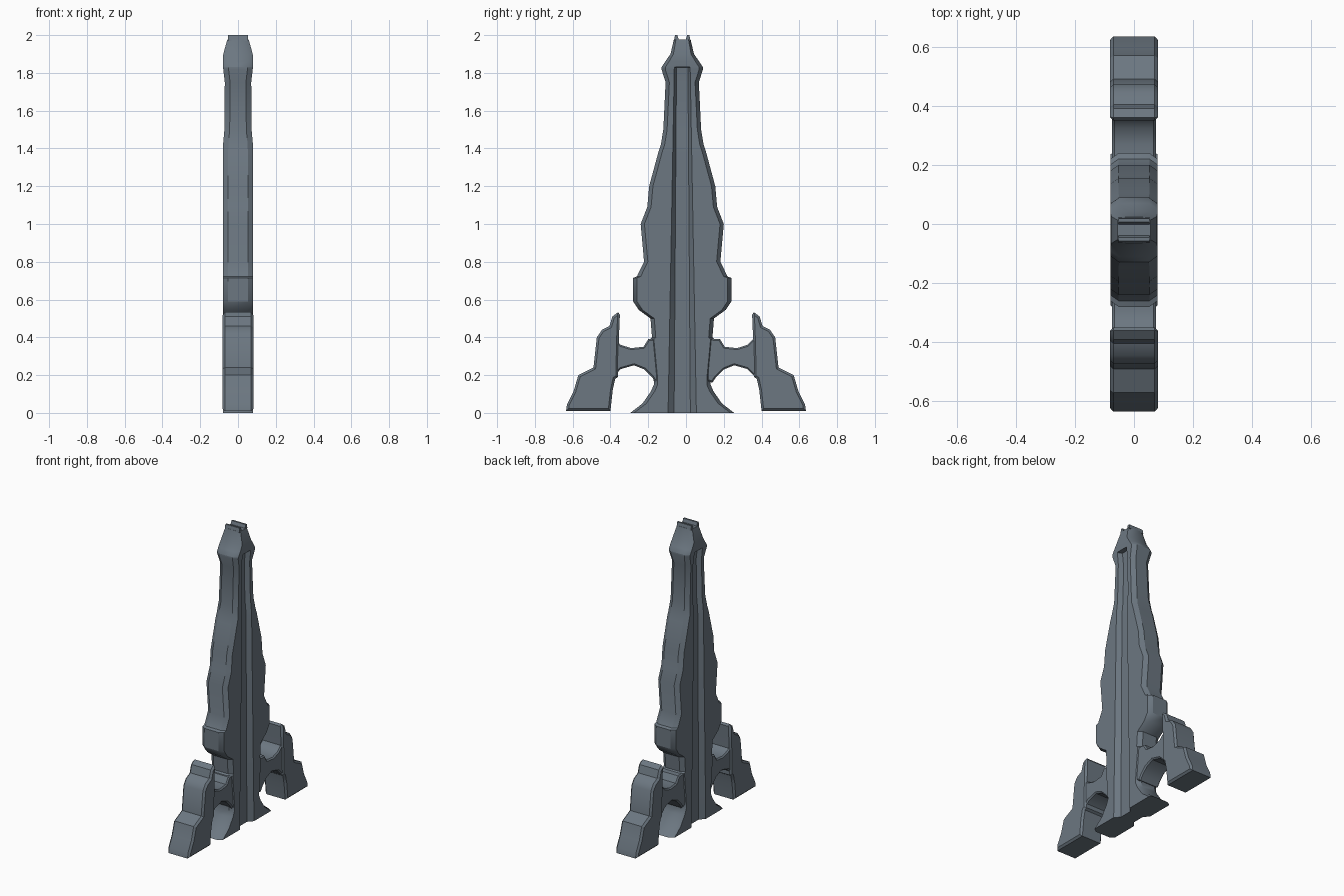
import bpy, bmesh, math

if "Cube" in bpy.data.objects:
    bpy.data.objects.remove(bpy.data.objects["Cube"])

stone = bpy.data.materials.new("slate_grey")
stone.diffuse_color = (0.15, 0.185, 0.22, 1)
stone.use_nodes = True
stone.node_tree.nodes["Principled BSDF"].inputs["Base Color"].default_value = stone.diffuse_color
CY = -0.02  # the tower sits slightly off the middle


def finish(bm, name):
    bmesh.ops.recalc_face_normals(bm, faces=bm.faces[:])
    me = bpy.data.meshes.new(name)
    bm.to_mesh(me)
    bm.free()
    me.materials.append(stone)
    ob = bpy.data.objects.new(name, me)
    bpy.context.collection.objects.link(ob)
    bpy.ops.object.select_all(action='DESELECT')
    ob.select_set(True)
    bpy.context.view_layer.objects.active = ob
    bpy.ops.object.shade_smooth_by_angle(angle=math.radians(32))
    return ob


def slab(name, profile, half, side, offset=0.0, bevel=0.0):
    """Extrude a (y, z) profile along x, flipped to either side."""
    bm = bmesh.new()
    a = [bm.verts.new((-half, side * y + offset, z)) for y, z in profile]
    b = [bm.verts.new((half, v.co.y, v.co.z)) for v in a]
    caps = [bm.faces.new(a), bm.faces.new(b[::-1])]
    n = len(a)
    for i in range(n):
        j = (i + 1) % n
        bm.faces.new((a[i], b[i], b[j], a[j]))
    if bevel:
        edges = list({e for f in caps for e in f.edges})
        bmesh.ops.recalc_face_normals(bm, faces=bm.faces[:])
        bmesh.ops.bevel(bm, geom=edges, offset=bevel, segments=1,
                        affect='EDGES', clamp_overlap=True)
    return finish(bm, name)


# Tower: rings of (z, half depth in y, half thickness in x)
levels = [
    (0.0, .275, .08), (.05, .21, .08), (.115, .165, .08), (.15, .15, .08),
    (.20, .152, .08), (.39, .17, .08), (.40, .16, .08), (.50, .168, .08),
    (.545, .23, .08), (.59, .26, .08), (.715, .26, .08), (.722, .24, .08),
    (.80, .202, .08), (1.0, .22, .08), (1.09, .185, .08), (1.2, .175, .08),
    (1.385, .125, .08), (1.42, .113, .079), (1.5, .10, .072),
    (1.75, .088, .070), (1.82, .110, .078), (1.829, .109, .079),
    (1.831, .109, .079), (1.86, .09, .08), (1.90, .062, .078),
    (1.978, .044, .056)]
bm = bmesh.new()
rings = []
for z, yh, xh in levels:
    # recessed channel runs up both broad faces and stops under the head
    depth = .03 if z < 1.83 else 0
    go = min(.075 - .018 * z, .62 * yh)
    gi = min(.043 - .007 * z, .4 * yh)
    c = min(.02, .25 * yh)
    quad = [(xh - depth, gi), (xh, go), (xh, yh - c), (xh - .028, yh)]
    pts = []
    for sx, sy, order in ((1, 1, 1), (-1, 1, -1), (-1, -1, 1), (1, -1, -1)):
        pts += [(sx * x, sy * y) for x, y in quad[::order]]
    rings.append([bm.verts.new((x, y + CY, z)) for x, y in pts])
for lo, hi in zip(rings, rings[1:]):
    for i in range(16):
        j = (i + 1) % 16
        bm.faces.new((lo[i], lo[j], hi[j], hi[i]))
bm.faces.new(rings[0][::-1])
bm.faces.new(rings[-1])
finish(bm, "tower")

buttress = [(.40, .01), (.635, .01), (.63, .045), (.595, .115), (.57, .20),
            (.49, .24), (.472, .40), (.445, .44), (.405, .46), (.39, .51),
            (.36, .533), (.35, .52), (.355, .40), (.36, .19), (.375, .18),
            (.388, .12)]
bridge = [(.38, .42), (.365, .39), (.335, .36), (.28, .343), (.215, .35),
          (.19, .39), (.12, .395), (.12, .17), (.15, .16), (.17, .19),
          (.21, .23), (.265, .252), (.335, .232), (.38, .185), (.42, .20)]
prong = [(.016, 1.97), (.044, 1.97), (.038, 2.0), (.026, 2.0)]

# Mirrored side pieces
for side, tag in ((1, "back"), (-1, "front")):
    slab(tag + "_buttress", buttress, .082, side, bevel=.012)
    slab(tag + "_bridge", bridge, .074, side, offset=CY / 2, bevel=.008)
    slab(tag + "_crown_prong", prong, .053, side, offset=CY)
